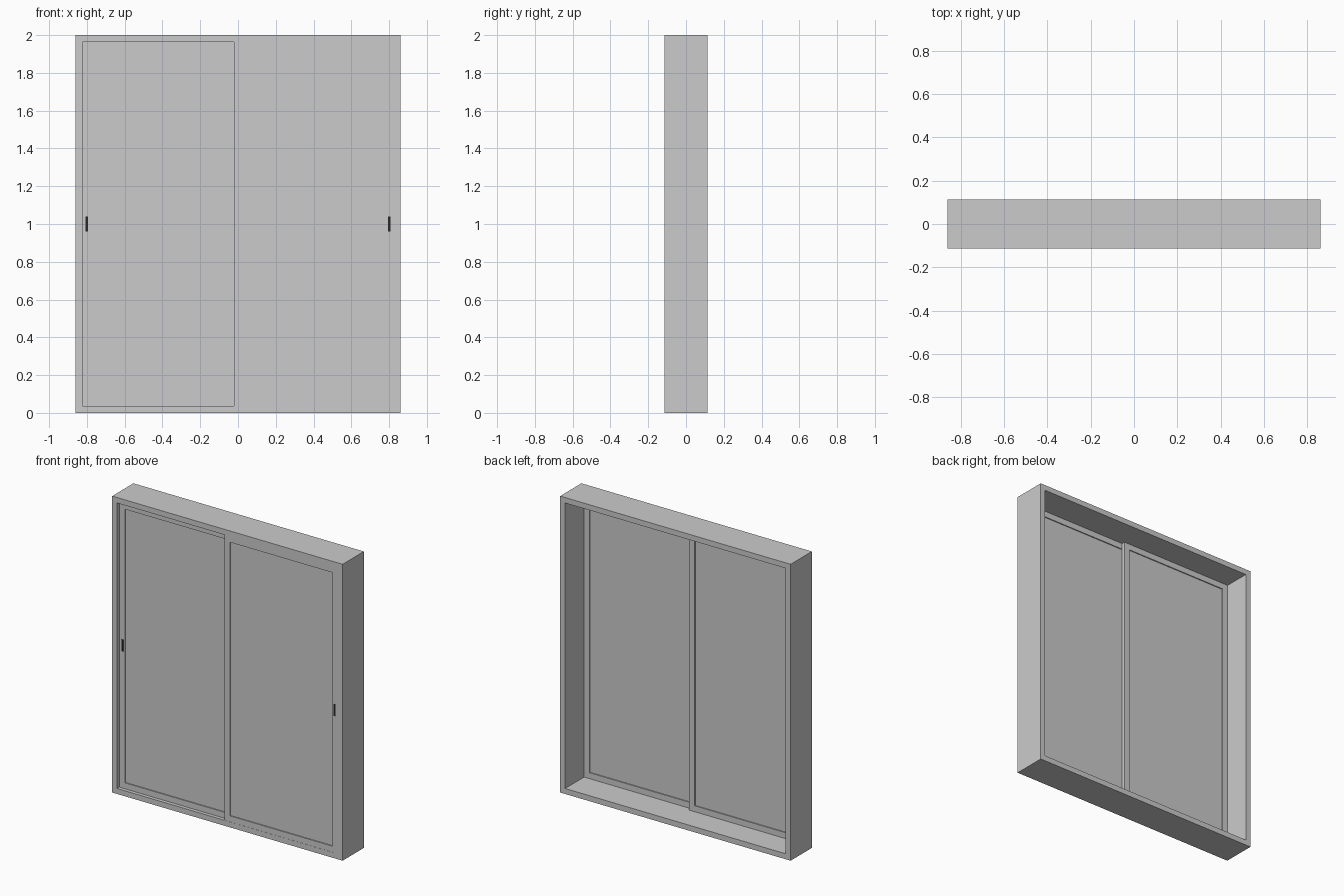
import bpy

if "Cube" in bpy.data.objects:
    bpy.data.objects.remove(bpy.data.objects["Cube"])

W, H, D = 0.86, 2.0, 0.113   # half width, height, half depth
T = 0.04                     # profile width of frame and sashes
S = 0.023                    # sash thickness


def make_mesh(name, verts, faces):
    mesh = bpy.data.meshes.new(name)
    mesh.from_pydata(verts, [], faces)
    mesh.update()
    obj = bpy.data.objects.new(name, mesh)
    bpy.context.collection.objects.link(obj)
    return obj


def rect(x0, x1, z0, z1, y):
    return [(x0, y, z0), (x1, y, z0), (x1, y, z1), (x0, y, z1)]


def ring(name, x0, x1, z0, z1, y0, y1, t):
    """Rectangular border of width t, from front y0 to back y1."""
    inner = (x0 + t, x1 - t, z0 + t, z1 - t)
    verts = (rect(x0, x1, z0, z1, y0) + rect(*inner, y0)
             + rect(*inner, y1) + rect(x0, x1, z0, z1, y1))
    faces = []
    for loop in range(4):
        a, b = loop * 4, (loop + 1) % 4 * 4
        for i in range(4):
            j = (i + 1) % 4
            faces.append((a + i, a + j, b + j, b + i))
    return make_mesh(name, verts, faces)


def box(name, x0, x1, z0, z1, y0, y1):
    verts = rect(x0, x1, z0, z1, y0) + rect(x0, x1, z0, z1, y1)
    faces = [(0, 1, 2, 3), (7, 6, 5, 4)]
    faces += [(i, i + 4, (i + 1) % 4 + 4, (i + 1) % 4) for i in range(4)]
    return make_mesh(name, verts, faces)


dark = bpy.data.materials.new("dark_handle")
dark.diffuse_color = (0.02, 0.02, 0.02, 1)
dark.use_nodes = True
dark.node_tree.nodes["Principled BSDF"].inputs["Base Color"].default_value = dark.diffuse_color

# deep outer frame
ring("outer_frame", -W, W, 0, H, -D, D, T - 0.003)


# sliding sash: border, pane and slim pull handle
def sash(side, x0, x1, front, handle_x):
    ring(side + "_sash", x0, x1, T - 0.003, H - T + 0.003, front, front + S, T)
    box(side + "_pane", x0 + T - 0.002, x1 - T + 0.002, 2 * T - 0.005,
        H - 2 * T + 0.005, front + 0.007, front + S - 0.007)
    handle = box(side + "_handle", handle_x - 0.007, handle_x + 0.007,
                 0.96, 1.04, front - 0.002, front + 0.006)
    handle.data.materials.append(dark)


edge = W - T + 0.003
sash("right", -0.022, edge, -D + 0.001, 0.80)
sash("left", -edge, 0.022, -D + 0.001 + S, -0.80)
